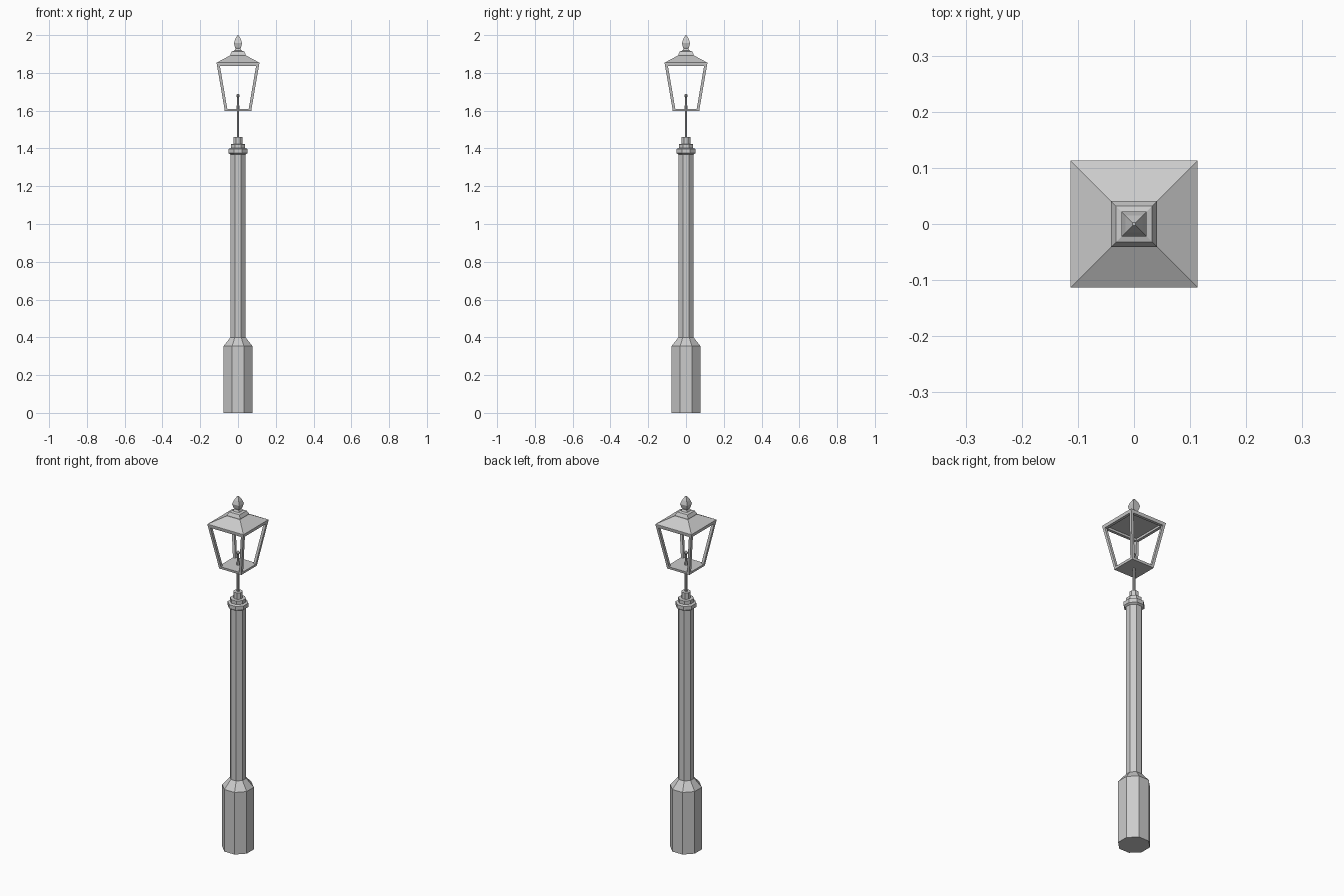
import bpy, bmesh, math

if "Cube" in bpy.data.objects:
    bpy.data.objects.remove(bpy.data.objects["Cube"])

Z0, Z1 = 1.60, 1.85      # lantern bottom and top
W0, W1 = 0.070, 0.113    # lantern half widths at those heights


def new_object(name, bm):
    bmesh.ops.recalc_face_normals(bm, faces=bm.faces)
    mesh = bpy.data.meshes.new(name)
    bm.to_mesh(mesh)
    bm.free()
    ob = bpy.data.objects.new(name, mesh)
    bpy.context.collection.objects.link(ob)
    return ob


def skin(bm, rings):
    """Closed solid through a list of equal-length point rings."""
    rings = [[bm.verts.new(p) for p in r] for r in rings]
    n = len(rings[0])
    for a, b in zip(rings, rings[1:]):
        for i in range(n):
            j = (i + 1) % n
            bm.faces.new((a[i], a[j], b[j], b[i]))
    bm.faces.new(rings[0])
    bm.faces.new(rings[-1])


def turned(name, profile, sides):
    """Faceted turning with flats facing the axes; profile = (half width, z)."""
    bm = bmesh.new()
    step = 2 * math.pi / sides
    k = 1 / math.cos(step / 2)
    skin(bm, [[(r * k * math.cos(step * (i + .5)), r * k * math.sin(step * (i + .5)), z)
               for i in range(sides)] for r, z in profile])
    return new_object(name, bm)


def half_width(z):
    return W0 + (W1 - W0) * (z - Z0) / (Z1 - Z0)


def square_rail(name, za, zb, t):
    """Sloped square hoop following the lantern taper."""
    bm = bmesh.new()
    corners = ((-1, -1), (1, -1), (1, 1), (-1, 1))
    loop = [(0, za), (0, zb), (-t, zb), (-t, za)]
    rings = [[bm.verts.new((sx * (half_width(z) + d), sy * (half_width(z) + d), z))
              for d, z in loop] for sx, sy in corners]
    for c in range(4):
        a, b = rings[c], rings[(c + 1) % 4]
        for i in range(4):
            j = (i + 1) % 4
            bm.faces.new((a[i], a[j], b[j], b[i]))
    return new_object(name, bm)


# Octagonal post: pedestal, shaft, stepped collar
turned("pedestal", [(.077, 0), (.077, .353), (.040, .40)], 8)
turned("shaft", [(.040, .40), (.040, 1.372)], 8)
turned("collar", [(.040, 1.368), (.050, 1.375), (.050, 1.397), (.038, 1.402),
                  (.038, 1.422), (.023, 1.424), (.023, 1.46)], 8)

# Thin stem and burner
turned("stem", [(.0065, 1.46), (.0065, 1.60)], 8)
turned("burner", [(.007, 1.605), (.007, 1.625), (.004, 1.635), (.004, 1.668),
                  (.009, 1.674), (.009, 1.682), (.004, 1.688)], 8)

# Lantern floor and rails
turned("lantern_floor", [(W0, 1.597), (half_width(1.61), 1.61)], 4)
square_rail("top_rail", 1.836, Z1, .016)

# Four slanted corner bars
bm = bmesh.new()
t = .015
for sx in (-1, 1):
    for sy in (-1, 1):
        skin(bm, [[(sx * (w - a), sy * (w - b), z)
                   for a, b in ((0, 0), (t, 0), (t, t), (0, t))]
                  for z, w in ((1.605, half_width(1.605)), (1.845, half_width(1.845)))])
new_object("corner_bars", bm)

# Square roof, stepped cap and pointed finial
turned("roof", [(W1, Z1), (W1, 1.854), (.041, 1.893)], 4)
turned("roof_cap", [(.041, 1.893), (.041, 1.898), (.032, 1.914), (.019, 1.918),
                    (.013, 1.930)], 4)
turned("finial", [(.013, 1.928), (.017, 1.938), (.022, 1.958), (.015, 1.979),
                  (.003, 2.0)], 4)
